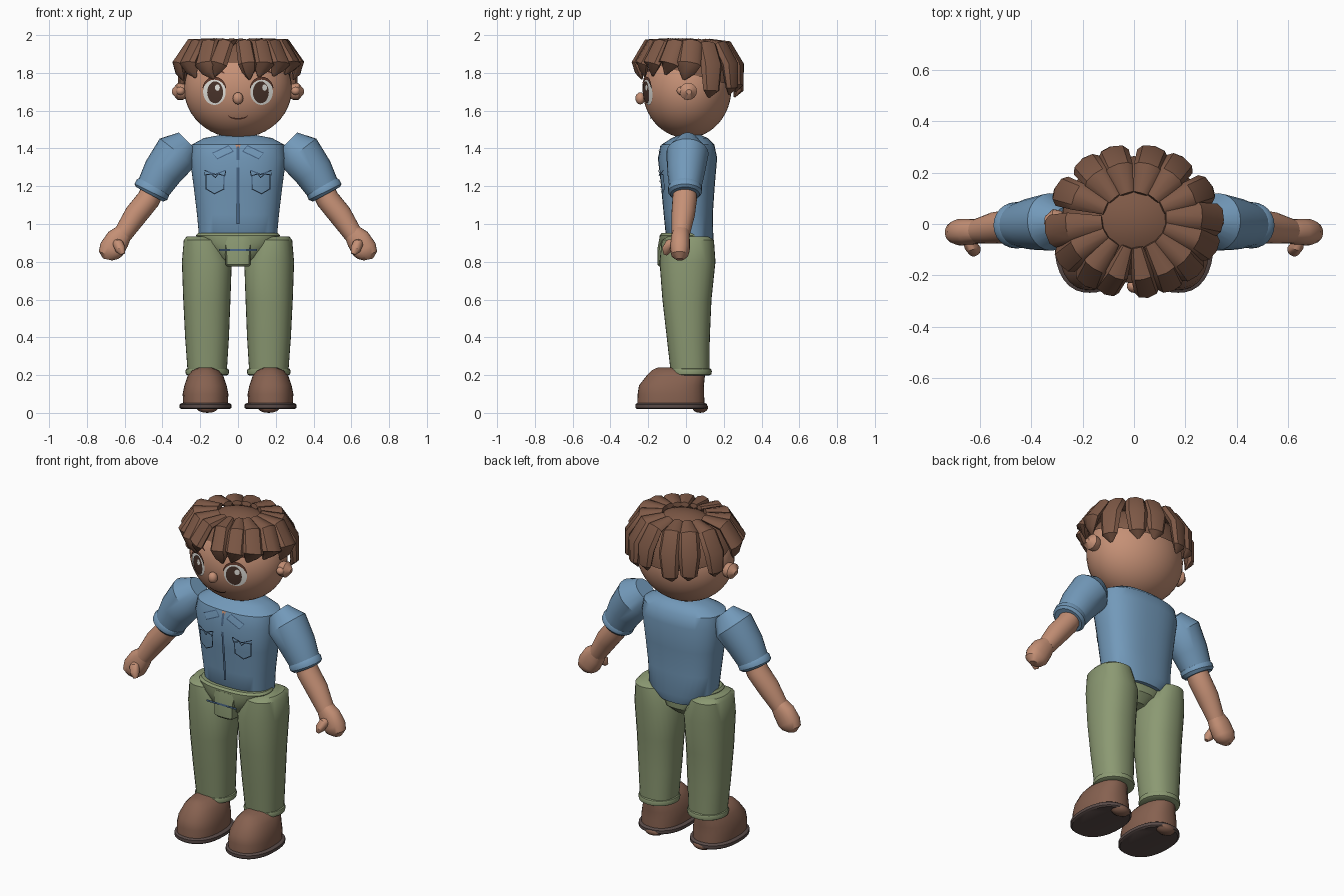
import bpy, bmesh
from math import sin, cos, pi, radians, sqrt
from mathutils import Vector

if "Cube" in bpy.data.objects:
    bpy.data.objects.remove(bpy.data.objects["Cube"])


def material(name, r, g, b):
    m = bpy.data.materials.new(name)
    m.use_nodes = True
    m.diffuse_color = (r, g, b, 1)
    node = next(n for n in m.node_tree.nodes if n.type == "BSDF_PRINCIPLED")
    node.inputs["Base Color"].default_value = (r, g, b, 1)
    node.inputs["Roughness"].default_value = 0.8
    return m


SKIN = material("skin", 0.56, 0.28, 0.18)
HAIR = material("hair brown", 0.21, 0.10, 0.062)
SHIRT = material("shirt blue", 0.17, 0.32, 0.49)
SEAM = material("seam blue", 0.07, 0.14, 0.25)
PANTS = material("trouser green", 0.26, 0.32, 0.17)
BOOT = material("boot brown", 0.24, 0.12, 0.08)
SOLE = material("sole grey brown", 0.10, 0.07, 0.065)
WHITE = material("eye white", 0.75, 0.74, 0.70)
IRIS = material("iris brown", 0.07, 0.035, 0.025)
LINE = material("brow brown", 0.11, 0.04, 0.025)
parts = []


def finish(name, bm, mat, closed=True):
    if closed:
        bmesh.ops.recalc_face_normals(bm, faces=bm.faces[:])
    else:
        bm.normal_update()
        back = [f for f in bm.faces if f.normal.y > 0]
        bmesh.ops.reverse_faces(bm, faces=back)
    mesh = bpy.data.meshes.new(name)
    bm.to_mesh(mesh)
    bm.free()
    mesh.materials.append(mat)
    ob = bpy.data.objects.new(name, mesh)
    bpy.context.collection.objects.link(ob)
    parts.append(ob)
    return ob


def loft(name, rings, mat, sides=28, power=2.0, level=True, hint=(0, 1, 0)):
    """Skin superellipse rings (x, y, z, half width, half depth)."""
    bm = bmesh.new()
    pts = [Vector(r[:3]) for r in rings]
    loops = []
    for i, r in enumerate(rings):
        t = Vector((0, 0, 1))
        if not level:
            t = (pts[min(i + 1, len(pts) - 1)] - pts[max(i - 1, 0)]).normalized()
        u = Vector(hint).cross(t).normalized()
        v = t.cross(u)
        loop = []
        for k in range(sides):
            c, s = cos(2 * pi * k / sides), sin(2 * pi * k / sides)
            d = (abs(c) ** power + abs(s) ** power) ** (-1 / power)
            loop.append(bm.verts.new(pts[i] + u * c * d * r[3] + v * s * d * r[4]))
        loops.append(loop)
    for a, b in zip(loops, loops[1:]):
        for k in range(sides):
            j = (k + 1) % sides
            bm.faces.new((a[k], a[j], b[j], b[k]))
    bm.faces.new(loops[0])
    bm.faces.new(loops[-1])
    return finish(name, bm, mat)


def ball(name, centre, radii, mat, seg=24, cut=None):
    bm = bmesh.new()
    bmesh.ops.create_uvsphere(bm, u_segments=seg, v_segments=seg // 2, radius=1)
    for v in bm.verts:
        v.co = Vector([c + r * p for c, r, p in zip(centre, radii, v.co)])
    if cut:
        geom = bm.verts[:] + bm.edges[:] + bm.faces[:]
        bmesh.ops.bisect_plane(bm, geom=geom, plane_co=cut[0], plane_no=cut[1],
                               clear_inner=True)
    return finish(name, bm, mat)


def face_y(x, z):
    return 0.005 - 0.235 * sqrt(max(0, 1 - (x / 0.285) ** 2 - ((z - 1.715) / 0.26) ** 2))


def chest_y(x, z):
    b = 0.128 + max(0, min(z, 1.35) - 1.05) * 0.09 - max(0, z - 1.35) * 0.25
    return 0.01 - b * max(0, 1 - (abs(x) / 0.25) ** 2.5) ** 0.4


def belly_y(x, z):
    return -0.15


def patch(name, outline, mat, surf, lift):
    """Flat coloured shape laid on a surface."""
    bm = bmesh.new()
    vs = [bm.verts.new((x, surf(x, z) - lift, z)) for x, z in outline]
    cx, cz = (sum(p[i] for p in outline) / len(outline) for i in (0, 1))
    mid = bm.verts.new((cx, surf(cx, cz) - lift, cz))
    for a, b in zip(vs, vs[1:] + vs[:1]):
        bm.faces.new((a, b, mid))
    return finish(name, bm, mat, False)


def stroke(name, pts, width, mat, surf, lift, taper=False):
    """Thin painted line laid on a surface."""
    bm = bmesh.new()
    rows, n = [], len(pts) - 1
    for i, (x, z) in enumerate(pts):
        a, b = Vector(pts[max(i - 1, 0)]), Vector(pts[min(i + 1, n)])
        d = (b - a).normalized()
        w = width / 2 * (0.25 + 0.75 * sin(pi * i / n) if taper else 1)
        rows.append([bm.verts.new((px, surf(px, pz) - lift, pz))
                     for px, pz in ((x - d.y * w, z + d.x * w), (x + d.y * w, z - d.x * w))])
    for a, b in zip(rows, rows[1:]):
        bm.faces.new((a[0], a[1], b[1], b[0]))
    return finish(name, bm, mat, False)


def arc(cx, cz, rx, rz, a0, a1, n=12):
    angles = [radians(a0 + (a1 - a0) * i / n) for i in range(n + 1)]
    return [(cx + rx * cos(a), cz + rz * sin(a)) for a in angles]


# Head, nose and mouth
ball("head", (0, 0.005, 1.715), (0.285, 0.235, 0.26), SKIN, 48)
ball("nose", (0, -0.242, 1.665), (0.028, 0.026, 0.032), SKIN, 16)
stroke("mouth", arc(0, 1.585, 0.057, 0.028, 200, 340), 0.009, LINE, face_y, 0.005, True)

# Hair cap and locks
HEAD = Vector((0, 0.015, 1.718))
ball("hair_cap", HEAD, (0.29, 0.25, 0.262), HAIR, 40, ((0, 0, 1.80), (0, 0.27, 1)))


def lock(az, sweep, tip, width, lift=1.0):
    rings = []
    shape = ((66, 1.05, 0.45), (46, 1.25, 0.9), (24, 1.21, 1.0), (None, 1.12, 0.75), (None, 1.03, 0.12))
    for i, (el, r, w) in enumerate(shape):
        el = radians(tip + (8 if i == 3 else 0) if el is None else el)
        a = radians(az + sweep * i / 4)
        r = 1 + (r - 1) * lift
        p = HEAD + Vector((0.29 * sin(a) * cos(el), -0.25 * cos(a) * cos(el), 0.262 * sin(el))) * r
        rings.append((*p, width * w, 0.032 * w))
    a = radians(az + sweep / 2)
    loft("hair_lock", rings, HAIR, 8, 2, False, (sin(a), -cos(a), 0.5))


for az, sweep, tip, width in ((-62, 12, 12, 0.06), (-40, 14, 11, 0.06), (-12, -14, 13, 0.052),
                              (6, 6, 10, 0.05), (30, -8, 13, 0.055), (50, -10, 14, 0.06),
                              (74, -14, 16, 0.06), (-84, 6, 9, 0.065), (96, -12, 10, 0.065)):
    lock(az, sweep, tip, width)
for i in range(6):
    lock(118 + 25 * i, 4 if i % 2 else -3, -10 + 3 * (i % 3), 0.062, 0.8)

# Eyes, brows and ears
for s, side in ((1, "left"), (-1, "right")):
    ex = 0.125 * s
    patch(side + "_eye_white", arc(ex, 1.70, 0.06, 0.07, 0, 345, 23), WHITE, face_y, 0.005)
    patch(side + "_iris", arc(ex - 0.004 * s, 1.697, 0.042, 0.058, 0, 345, 23), IRIS, face_y, 0.009)
    patch(side + "_eye_glint", arc(ex + 0.016, 1.722, 0.013, 0.017, 0, 330, 11), WHITE, face_y, 0.012)
    stroke(side + "_eyelash", arc(ex, 1.70, 0.063, 0.072, 15, 165), 0.016, LINE, face_y, 0.010, True)
    stroke(side + "_brow", arc(ex, 1.775, 0.065, 0.04, 35, 145), 0.015, LINE, face_y, 0.007, True)
    loft(side + "_ear", [(0.265 * s, 0.01, 1.70, 0.03, 0.03), (0.29 * s, 0.01, 1.70, 0.043, 0.043),
                         (0.32 * s, 0.012, 1.702, 0.045, 0.046), (0.348 * s, 0.015, 1.70, 0.012, 0.015)],
         SKIN, 16, 2, False)
    ball(side + "_ear_lobe", (0.305 * s, -0.03, 1.705), (0.024, 0.02, 0.022), SKIN, 12)

# Shirt body
loft("shirt", [(0, 0.035, 0.865, 0.13, 0.095), (0, 0.02, 0.92, 0.205, 0.125), (0, 0.012, 1.05, 0.217, 0.13),
               (0, 0.01, 1.2, 0.235, 0.142), (0, 0.008, 1.35, 0.255, 0.157), (0, 0.01, 1.42, 0.245, 0.14),
               (0, 0.02, 1.455, 0.18, 0.095), (0, 0.02, 1.47, 0.10, 0.06)], SHIRT, 40, 2.5)
stroke("shirt_zip", [(0, 1.0 + 0.05 * i) for i in range(7)], 0.014, SEAM, chest_y, 0.008)
stroke("collar_zip", [(0, 1.34), (0, 1.38), (0, 1.41)], 0.014, SEAM, chest_y, 0.009)
patch("neck_opening", [(-0.014, 1.42), (0, 1.37), (0.014, 1.42)], SKIN, chest_y, 0.008)
for s, side in ((1, "left"), (-1, "right")):
    flap = [(x * s, z) for x, z in ((0.025, 1.385), (0.11, 1.345), (0.135, 1.375), (0.05, 1.415))]
    patch(side + "_collar", flap, SHIRT, chest_y, 0.006)
    stroke(side + "_collar_edge", flap + flap[:1], 0.006, SEAM, chest_y, 0.009)
    pocket = [(x * s, z) for x, z in ((0.075, 1.26), (0.075, 1.185), (0.125, 1.16), (0.168, 1.185), (0.17, 1.26))]
    stroke(side + "_pocket", pocket, 0.006, SEAM, chest_y, 0.008)
    tab = [(x * s, z) for x, z in ((0.065, 1.285), (0.07, 1.255), (0.105, 1.265), (0.12, 1.245),
                                  (0.14, 1.265), (0.175, 1.26), (0.178, 1.285), (0.12, 1.262), (0.065, 1.285))]
    stroke(side + "_pocket_flap", tab, 0.006, SEAM, chest_y, 0.010)

    # Arms
    loft(side + "_sleeve", [(0.265 * s, 0.01, 1.435, 0.07, 0.055), (0.325 * s, 0.008, 1.375, 0.118, 0.112),
                            (0.40 * s, 0, 1.275, 0.105, 0.1), (0.463 * s, -0.005, 1.165, 0.086, 0.08)],
         SHIRT, 24, 2, False)
    loft(side + "_sleeve_cuff", [(0.444 * s, -0.005, 1.205, 0.085, 0.08), (0.451 * s, -0.005, 1.192, 0.096, 0.09),
                                 (0.461 * s, -0.005, 1.17, 0.096, 0.09), (0.468 * s, -0.005, 1.157, 0.082, 0.077)],
         SHIRT, 24, 2, False)
    loft(side + "_forearm", [(0.44 * s, -0.005, 1.20, 0.06, 0.06), (0.475 * s, -0.007, 1.13, 0.062, 0.065),
                             (0.54 * s, -0.015, 1.05, 0.062, 0.062), (0.61 * s, -0.028, 0.945, 0.05, 0.048)],
         SKIN, 24, 2, False)
    loft(side + "_hand", [(0.60 * s, -0.027, 0.96, 0.046, 0.045), (0.635 * s, -0.03, 0.92, 0.064, 0.05),
                          (0.67 * s, -0.032, 0.865, 0.067, 0.052), (0.685 * s, -0.033, 0.835, 0.055, 0.045),
                          (0.69 * s, -0.033, 0.812, 0.025, 0.02)], SKIN, 20, 2.3, False)
    loft(side + "_thumb", [(0.645 * s, -0.055, 0.905, 0.018, 0.02), (0.635 * s, -0.085, 0.895, 0.028, 0.026),
                           (0.622 * s, -0.102, 0.865, 0.027, 0.026), (0.61 * s, -0.108, 0.84, 0.012, 0.012)],
         SKIN, 14, 2, False)

    # Legs
    loft(side + "_trouser_leg", [(0.195 * s, 0.01, 0.935, 0.075, 0.105), (0.187 * s, 0.01, 0.915, 0.10, 0.138),
                                 (0.165 * s, 0.008, 0.8, 0.132, 0.148), (0.165 * s, 0.005, 0.6, 0.125, 0.13),
                                 (0.164 * s, 0.012, 0.4, 0.116, 0.114), (0.163 * s, 0.022, 0.205, 0.103, 0.102)],
         PANTS, 28, 2.3)
    loft(side + "_trouser_cuff", [(0.163 * s, 0.022, z, 0.1 + w, 0.099 + w) for z, w in
                                  ((0.197, 0), (0.204, 0.013), (0.22, 0.016), (0.232, 0.012), (0.238, 0))], PANTS)

    # Boots
    x = 0.172 * s
    loft(side + "_boot", [(x, -0.08, 0.04, 0.118, 0.178), (x, -0.08, 0.10, 0.121, 0.176),
                          (x, -0.077, 0.145, 0.112, 0.172), (x, -0.055, 0.195, 0.095, 0.155),
                          (x, -0.042, 0.225, 0.07, 0.14), (x, -0.04, 0.24, 0.035, 0.11)], BOOT, 28, 2.4)
    loft(side + "_sole", [(x, -0.078, 0.02, 0.128, 0.182), (x, -0.078, 0.027, 0.137, 0.19),
                          (x, -0.078, 0.045, 0.137, 0.19), (x, -0.078, 0.053, 0.125, 0.18)], SOLE, 32, 2.3)
    ball(side + "_heel", (x - 0.01 * s, 0.075, 0.028), (0.06, 0.042, 0.028), BOOT, 14)

# Trouser waist, fly and belt line
loft("trouser_waist", [(0, -0.01, 0.775, 0.05, 0.07), (0, -0.01, 0.82, 0.12, 0.115), (0, -0.015, 0.9, 0.205, 0.125),
                       (0, -0.015, 0.94, 0.222, 0.124), (0, -0.01, 0.952, 0.212, 0.118)], PANTS, 36, 2.5)
loft("trouser_fly", [(0, -0.075, 0.775, 0.058, 0.068), (0, -0.078, 0.785, 0.066, 0.074),
                     (0, -0.078, 0.87, 0.07, 0.073), (0, -0.07, 0.93, 0.085, 0.07)], PANTS, 24, 5)
stroke("belt_line", [(-0.1, 0.862), (0, 0.862), (0.1, 0.862)], 0.012, SEAM, belly_y, 0.007)

# Smooth shading with sharp edges kept
bpy.ops.object.select_all(action="DESELECT")
for ob in parts:
    ob.select_set(True)
bpy.context.view_layer.objects.active = parts[0]
bpy.ops.object.shade_smooth_by_angle(angle=radians(38))
